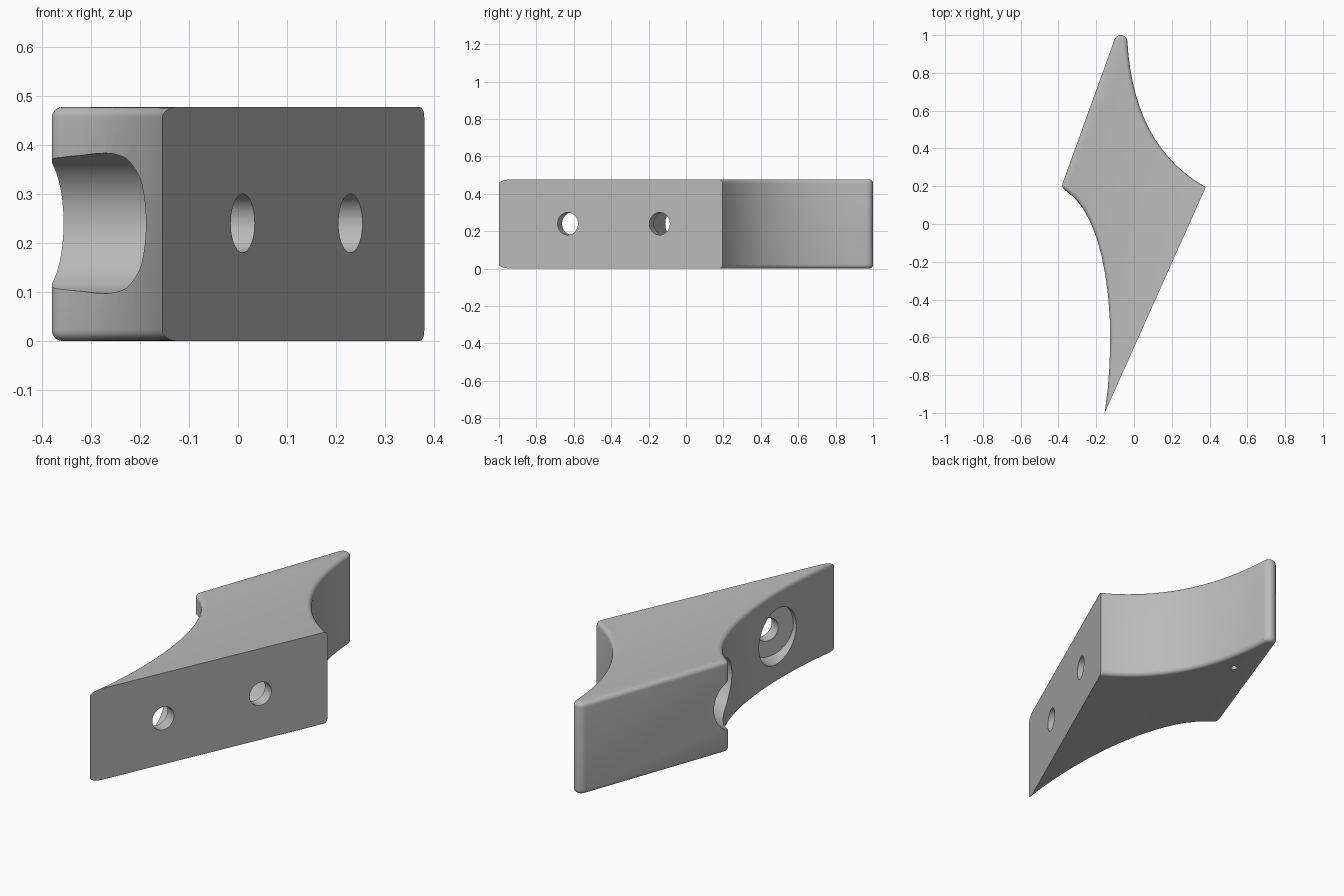
import bpy, bmesh, math
from mathutils import Vector

if "Cube" in bpy.data.objects:
    bpy.data.objects.remove(bpy.data.objects["Cube"], do_unlink=True)

HEIGHT, FILLET = 0.477, 0.022
CORNER, TIP = Vector((0.38, 0.195)), Vector((-0.155, -1.0))   # ends of the flat mounting face
ALONG = (CORNER - TIP).normalized()
INTO = Vector((-ALONG.y, ALONG.x))                             # from the mounting face into the body


def bezier(a, b, c, d, steps):
    a, b, c, d = map(Vector, (a, b, c, d))
    pts = []
    for i in range(steps + 1):
        t = i / steps
        u = 1 - t
        pts.append(a * u**3 + b * 3 * u * u * t + c * 3 * u * t * t + d * t**3)
    return pts


def arc(center, radius, start, end, steps):
    angles = [math.radians(start + (end - start) * i / steps) for i in range(steps + 1)]
    return [Vector(center) + radius * Vector((math.cos(a), math.sin(a))) for a in angles]


# Outline from the mounting face's back corner round to its front tip
tip_arc = arc((-0.07, 0.965), 0.035, 0, 160, 10)
heel_arc = arc((-0.35, 0.205), 0.03, 160, 239, 6)
path = bezier(CORNER, (0.11, 0.345), (-0.015, 0.62), tip_arc[0], 14)[:-1]
path += tip_arc + heel_arc
path += bezier(heel_arc[-1], (-0.15, 0.05), (-0.08, -0.5), TIP, 12)[1:]


def outline(d):
    """Outline moved inward by d, with its ends sliding along the mounting face."""
    last = len(path) - 1
    pts = []
    for i, p in enumerate(path):
        t = (path[min(i + 1, last)] - path[max(i - 1, 0)]).normalized()
        inward = Vector((-t.y, t.x))
        if i in (0, last):
            slide = ALONG if i else -ALONG
            pts.append(p + slide * d / abs(inward.dot(ALONG)))
        else:
            pts.append(p + inward * d)
    return pts


# Body lofted through layers with rounded rims
layers = []
for i in range(7):
    a = math.pi / 2 * i / 6
    layers.append((FILLET * (1 - math.cos(a)), FILLET * (1 - math.sin(a))))
rims = [(z, d) for d, z in ((FILLET * (1 - math.sin(math.pi / 2 * i / 6)),
                             FILLET * (1 - math.cos(math.pi / 2 * i / 6))) for i in range(7))]
rims += [(HEIGHT - z, d) for z, d in reversed(rims)]

bm = bmesh.new()
rings = [[bm.verts.new((p.x, p.y, z)) for p in outline(d)] for z, d in rims]
n = len(path)
for low, high in zip(rings, rings[1:]):
    for i in range(n):
        j = (i + 1) % n
        bm.faces.new((low[i], low[j], high[j], high[i]))
bm.faces.new(rings[0])
bm.faces.new(rings[-1])
bmesh.ops.recalc_face_normals(bm, faces=bm.faces)
mesh = bpy.data.meshes.new("bracket_body")
bm.to_mesh(mesh)
bm.free()
body = bpy.data.objects.new("bracket_body", mesh)
bpy.context.collection.objects.link(body)

grey = bpy.data.materials.new("plain_grey")
grey.use_nodes = True
grey.diffuse_color = (0.5, 0.5, 0.5, 1)
grey.node_tree.nodes["Principled BSDF"].inputs["Base Color"].default_value = (0.5, 0.5, 0.5, 1)
mesh.materials.append(grey)


def drill(start, end, radius):
    """Cut a round hole between two points."""
    axis = end - start
    bpy.ops.mesh.primitive_cylinder_add(vertices=64, radius=radius, depth=axis.length,
                                        location=(start + end) / 2,
                                        rotation=axis.to_track_quat('Z', 'Y').to_euler())
    cutter = bpy.context.object
    cutter.name = "hole_cutter"
    cutter.hide_render = True
    cutter.data.materials.append(grey)
    cut = body.modifiers.new("hole", 'BOOLEAN')
    cut.operation, cut.solver, cut.object = 'DIFFERENCE', 'EXACT', cutter
    bpy.ops.object.select_all(action='DESELECT')
    body.select_set(True)
    bpy.context.view_layer.objects.active = body
    bpy.ops.object.modifier_apply(modifier=cut.name)
    bpy.data.objects.remove(cutter, do_unlink=True)


# Two screw holes, each with a wide counterbore from the far side
for distance in (0.403, 0.941):
    foot = (TIP + ALONG * distance).to_3d() + Vector((0, 0, 0.24))
    inward = INTO.to_3d()
    drill(foot - inward * 0.05, foot + inward * 0.1, 0.06)
    drill(foot + inward * 0.06, foot + inward * 0.95, 0.143)

# Small blind hole in the underside
drill(Vector((-0.09, 0.67, -0.05)), Vector((-0.09, 0.67, 0.12)), 0.016)

bpy.ops.object.shade_smooth_by_angle(angle=math.radians(30))
